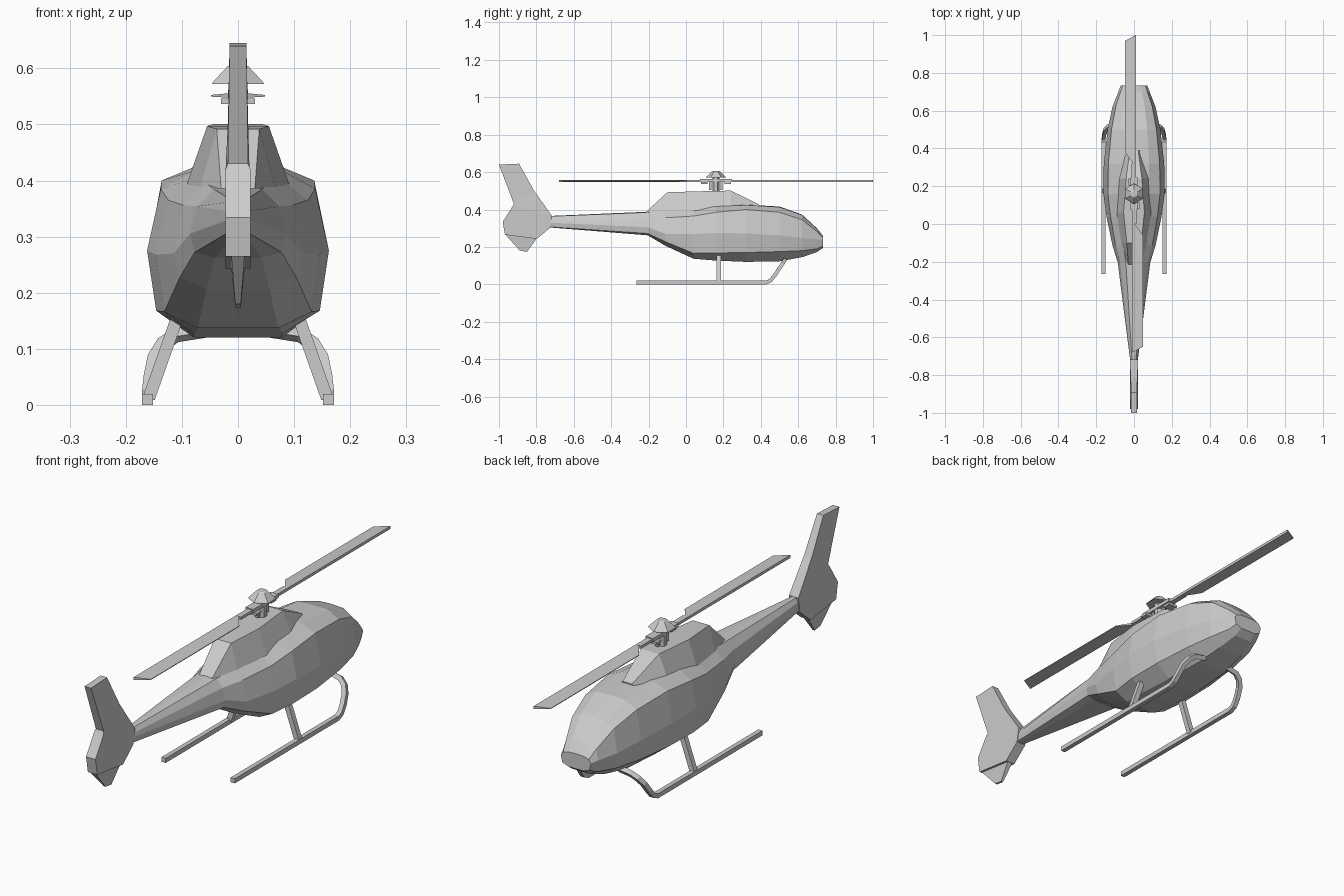
import bpy, bmesh, math
from mathutils import Vector


def loft(name, rings):
    """Skin a sequence of equal-length closed rings and cap both ends."""
    bm = bmesh.new()
    vr = [[bm.verts.new(p) for p in r] for r in rings]
    n = len(vr[0])
    for a, b in zip(vr, vr[1:]):
        for i in range(n):
            j = (i + 1) % n
            bm.faces.new((a[i], a[j], b[j], b[i]))
    bm.faces.new(vr[0])
    bm.faces.new(vr[-1])
    bmesh.ops.recalc_face_normals(bm, faces=bm.faces)
    me = bpy.data.meshes.new(name)
    bm.to_mesh(me)
    bm.free()
    ob = bpy.data.objects.new(name, me)
    bpy.context.collection.objects.link(ob)
    return ob


def tube(name, path, r):
    """Square tube along a path, section carried by parallel transport."""
    pts = [Vector(p) for p in path]
    n = Vector((1, 0, 0))
    rings = []
    for i, p in enumerate(pts):
        t = (pts[min(i + 1, len(pts) - 1)] - pts[max(i - 1, 0)]).normalized()
        n = (n - n.dot(t) * t).normalized()
        b = t.cross(n)
        rings.append([p + r * (u * n + v * b) for u, v in ((-1, -1), (1, -1), (1, 1), (-1, 1))])
    return loft(name, rings)


def prism(name, y, levels, sides, x=0.0):
    """Stacked n-gon rings (radius, z) around a vertical axis."""
    return loft(name, [[(x + r * math.sin(2 * math.pi * k / sides), y + r * math.cos(2 * math.pi * k / sides), z)
                        for k in range(sides)] for r, z in levels])


def box(name, x0, x1, y0, y1, z0, z1):
    return loft(name, [[(x0, y0, z), (x1, y0, z), (x1, y1, z), (x0, y1, z)] for z in (z0, z1)])


# Cabin and tail boom: y, half width, then heights of top, shoulder, waist, chine, belly
stations = [
    (0.733, 0.070, 0.258, 0.250, 0.235, 0.205, 0.195),
    (0.700, 0.083, 0.300, 0.282, 0.240, 0.190, 0.172),
    (0.620, 0.114, 0.373, 0.345, 0.248, 0.180, 0.145),
    (0.500, 0.140, 0.416, 0.385, 0.262, 0.175, 0.123),
    (0.320, 0.160, 0.426, 0.400, 0.272, 0.170, 0.120),
    (0.160, 0.162, 0.420, 0.385, 0.275, 0.168, 0.127),
    (0.040, 0.146, 0.410, 0.365, 0.268, 0.166, 0.137),
    (-0.110, 0.115, 0.400, 0.356, 0.270, 0.228, 0.206),
    (-0.205, 0.086, 0.388, 0.354, 0.305, 0.272, 0.262),
    (-0.740, 0.018, 0.365, 0.345, 0.330, 0.308, 0.305),
]
rings = []
for y, w, zt, zs, zm, zl, zb in stations:
    half = [(0.5 * w, zt - 0.1 * (zt - zs)), (0.85 * w, zs), (w, zm), (0.9 * w, zl), (0.49 * w, zb)]
    ring = [(0, zt)] + half + [(-x, z) for x, z in reversed(half)]
    rings.append([(x, y, z) for x, z in ring])
loft("fuselage", rings)

# Engine cowling: y, base half width, base z, top half width, top z
loft("engine_cowling", [[(-wb, y, zb), (wb, y, zb), (wt, y, zt), (-wt, y, zt)] for y, wb, zb, wt, zt in (
    (-0.215, 0.045, 0.36, 0.030, 0.386),
    (-0.100, 0.075, 0.36, 0.038, 0.492),
    (0.060, 0.096, 0.38, 0.055, 0.497),
    (0.240, 0.090, 0.39, 0.042, 0.501),
    (0.390, 0.050, 0.40, 0.022, 0.427))])


# Tail fin: (back y, z), (front y, z), half thickness
def fin(name, rows):
    loft(name, [[(-h, *b), (h, *b), (h, *f), (-h, *f)] for b, f, h in rows])


fin("tail_fin", (
    ((-1.0, 0.640), (-0.893, 0.645), 0.015),
    ((-0.92, 0.430), (-0.815, 0.505), 0.018),
    ((-0.925, 0.420), (-0.717, 0.366), 0.022),
    ((-0.980, 0.334), (-0.727, 0.302), 0.022),
    ((-0.968, 0.265), (-0.797, 0.243), 0.022)))
fin("lower_fin", (
    ((-0.968, 0.268), (-0.797, 0.246), 0.012),
    ((-0.888, 0.180), (-0.850, 0.174), 0.005)))

# Landing gear, both sides
for s, side in ((1, "right"), (-1, "left")):
    tube(f"skid_{side}", [(s * x, y, z) for x, y, z in (
        (0.161, -0.265, 0.010), (0.161, 0.430, 0.010), (0.161, 0.452, 0.020), (0.158, 0.475, 0.048),
        (0.151, 0.497, 0.082), (0.135, 0.515, 0.108), (0.110, 0.525, 0.125), (0.060, 0.528, 0.133))], 0.0098)
    tube(f"rear_strut_{side}", [(s * 0.159, 0.175, 0.012), (s * 0.105, 0.175, 0.165)], 0.011)

# Rotor mast and hub
HUB = 0.16
prism("rotor_mast", HUB, ((0.019, 0.48), (0.019, 0.58)), 6)
prism("hub_cap", HUB, ((0.054, 0.572), (0.050, 0.577), (0.022, 0.603), (0.018, 0.605)), 6)
box("hub_beam", -0.018, 0.018, HUB - 0.085, HUB + 0.085, 0.546, 0.562)

# Two blades with slanted tips, point-symmetric about the mast
for s, side in ((1, "fore"), (-1, "aft")):
    box(f"pitch_arm_{side}", -0.03 * s, 0.012 * s, HUB + s * 0.045, HUB + s * 0.08, 0.536, 0.546)
    box(f"pitch_link_{side}", -0.007, 0.007, HUB + s * 0.024, HUB + s * 0.036, 0.505, 0.55)
    loft(f"rotor_blade_{side}", [
        [(s * x, HUB + s * y, z) for x, y, z in (
            (-0.048, yo, 0.5495), (0.010, yi, 0.546), (0.010, yi, 0.558), (-0.048, yo, 0.5525))]
        for yo, yi in ((0.22, 0.14), (0.81, 0.84))])
    box(f"blade_root_{side}", -0.014 * s, 0.010 * s, HUB + s * 0.07, HUB + s * 0.16, 0.546, 0.558)
